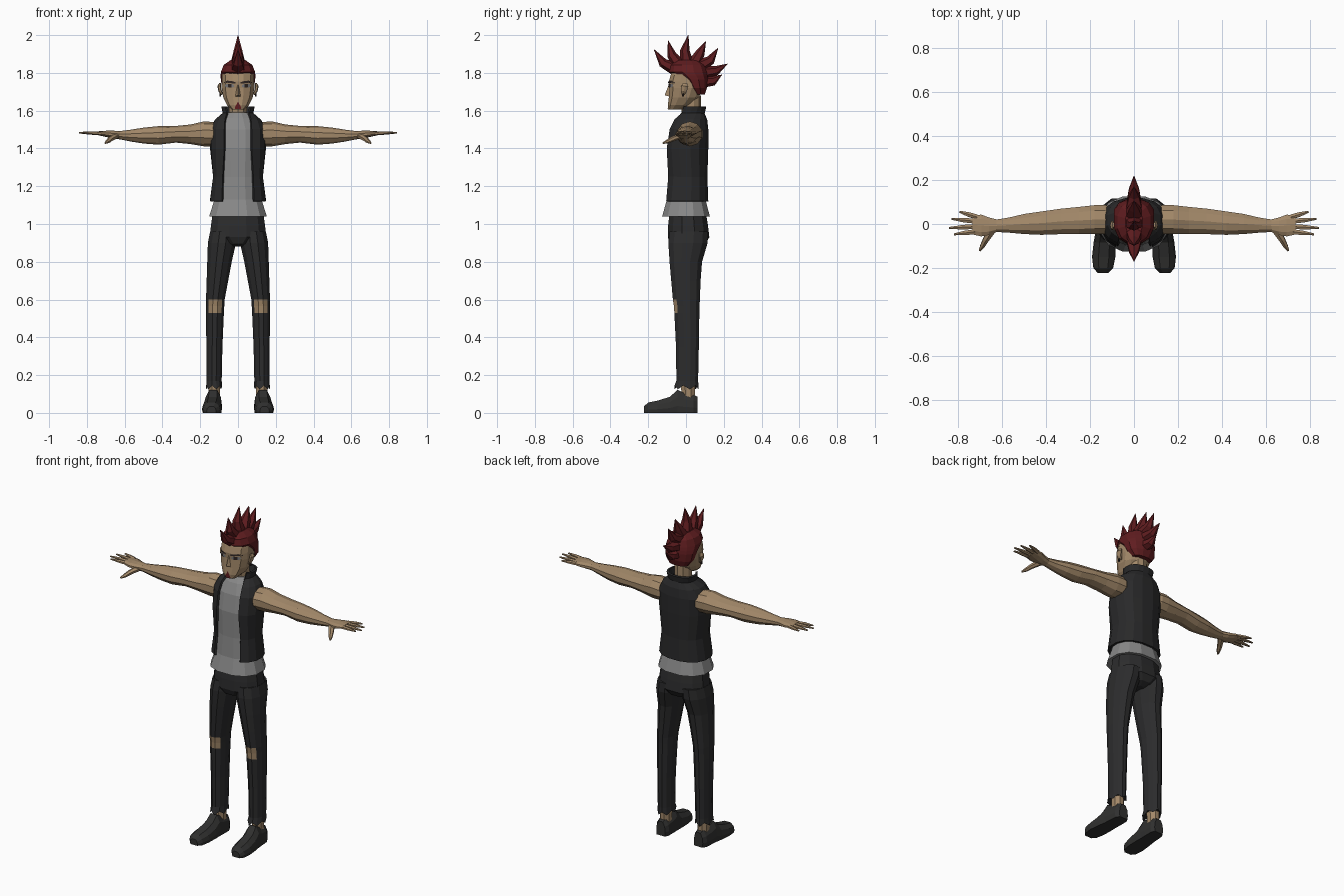
import bpy, bmesh, math
from mathutils import Vector
from mathutils.bvhtree import BVHTree


def material(name, rgb):
    m = bpy.data.materials.new(name)
    m.diffuse_color = (*rgb, 1)
    return m


SKIN = material("skin", (0.36, 0.245, 0.14))
HAIR = material("dark_red_hair", (0.115, 0.012, 0.014))
SHIRT = material("grey_cloth", (0.25, 0.25, 0.25))
VEST = material("black_leather", (0.022, 0.022, 0.023))
DENIM = material("black_denim", (0.025, 0.025, 0.026))
SHOE = material("shoe_black", (0.03, 0.03, 0.029))
DARK = material("brow_dark", (0.03, 0.02, 0.018))
EYE = material("eye_grey", (0.2, 0.2, 0.21))


def make(name, bm, mats, mirror=False):
    bmesh.ops.recalc_face_normals(bm, faces=bm.faces)
    me = bpy.data.meshes.new(name)
    bm.to_mesh(me)
    bm.free()
    for m in mats:
        me.materials.append(m)
    ob = bpy.data.objects.new(name, me)
    bpy.context.collection.objects.link(ob)
    if mirror:
        ob.modifiers.new("Mirror", 'MIRROR').use_mirror_merge = False
    return ob


def loft(bm, rings, closed=True):
    """Skin a list of equal-length point rings; closed ones are capped."""
    rows = [[bm.verts.new(p) for p in r] for r in rings]
    n = len(rows[0])
    for a, b in zip(rows, rows[1:]):
        for i in range(n if closed else n - 1):
            j = (i + 1) % n
            bm.faces.new((a[i], a[j], b[j], b[i]))
    if closed:
        bm.faces.new(rows[0])
        bm.faces.new(rows[-1])


def spow(v, p):
    return math.copysign(abs(v) ** p, v)


def oval(rx, ry, n=12, p=1.0):
    ts = [2 * math.pi * (i + 0.5) / n for i in range(n)]
    return [(rx * spow(math.cos(t), p), ry * spow(math.sin(t), p)) for t in ts]


def stack(name, rows, mats, n=12, p=1.0, mirror=False):
    """Rows of (z, cx, rx, front_y, back_y)."""
    bm = bmesh.new()
    loft(bm, [[(cx + a, (f + k) / 2 + b, z) for a, b in oval(rx, (k - f) / 2, n, p)]
              for z, cx, rx, f, k in rows])
    return make(name, bm, mats, mirror)


def tube(bm, path, sizes, side, n=6):
    """Tapered limb along a path; sizes are (width along side, other width)."""
    pts = [Vector(p) for p in path]
    rings = []
    for i, p in enumerate(pts):
        d = (pts[min(i + 1, len(pts) - 1)] - pts[max(i - 1, 0)]).normalized()
        s = Vector(side)
        s = (s - d * s.dot(d)).normalized()
        w = d.cross(s)
        rings.append([p + s * a + w * b for a, b in oval(*sizes[i], n)])
    loft(bm, rings)


# Shirt
stack("shirt", [(1.04, 0, .157, -.13, .13), (1.13, 0, .128, -.104, .106),
                (1.25, 0, .113, -.096, .096), (1.40, 0, .128, -.097, .098),
                (1.50, 0, .126, -.078, .098), (1.56, 0, .085, -.05, .088),
                (1.59, 0, .056, -.025, .075)], [SHIRT], p=0.85)

# Open vest with flared collar: (z, rx, cy, ry, front edge x)
bm = bmesh.new()
rings = []
for z, rx, cy, ry, e in [(1.12, .145, 0, .114, .082), (1.25, .128, .002, .107, .078),
                         (1.40, .143, .004, .11, .07), (1.50, .143, .012, .102, .07),
                         (1.55, .118, .02, .088, .067), (1.585, .076, .03, .064, .056),
                         (1.622, .082, .036, .066, .064)]:
    s0 = math.asin((e / rx) ** (1 / 0.85))
    ss = [s0 + (2 * math.pi - 2 * s0) * i / 13 for i in range(14)]
    rings.append([(rx * spow(math.sin(s), .85), cy - ry * spow(math.cos(s), .85), z) for s in ss])
loft(bm, rings, closed=False)
sol = make("vest", bm, [VEST]).modifiers.new("Solidify", 'SOLIDIFY')
sol.thickness = 0.012
sol.offset = 0

# Trousers: hips and legs, with torn knees
stack("trouser_hips", [(1.06, 0, .138, -.09, .108), (0.99, 0, .148, -.098, .12),
                       (0.93, 0, .154, -.1, .127), (0.895, 0, .08, -.085, .105),
                       (0.88, 0, .03, -.05, .07)], [DENIM], p=0.9)
bm = bmesh.new()
rows = [(.96, .078, .072, -.09, .12), (.9, .085, .077, -.097, .118), (.8, .098, .067, -.09, .088),
        (.7, .109, .059, -.081, .08), (.6, .12, .051, -.072, .076), (.565, .121, .05, -.066, .074),
        (.53, .122, .049, -.064, .073), (.35, .125, .044, -.055, .07), (.17, .126, .041, -.053, .066)]
rings = [[(cx + a, (f + k) / 2 + b, z) for a, b in oval(rx, (k - f) / 2)] for z, cx, rx, f, k in rows]
rings.append([(.126 + a, .003 + b, .125 + .02 * (i % 2))            # ragged hem
              for i, (a, b) in enumerate(oval(.044, .066))])
loft(bm, rings)
bmesh.ops.recalc_face_normals(bm, faces=bm.faces)
for f in bm.faces:
    if .53 < f.calc_center_median().z < .6 and f.normal.y < -.5:
        f.material_index = 1
make("trouser_legs", bm, [DENIM, SKIN], True)

# Ankles and shoes
stack("ankles", [(.06, .126, .033, -.025, .05), (.16, .126, .034, -.03, .05)], [SKIN], 8, mirror=True)
bm = bmesh.new()
prof = [(-.9, 0), (.9, 0), (1, .3), (.88, .68), (.45, 1), (-.45, 1), (-.88, .68), (-1, .3)]
loft(bm, [[(cx + a * w, y, h * b) for a, b in prof] for y, cx, w, h in
          [(.062, .126, .03, .085), (.04, .127, .043, .095), (-.01, .129, .045, .105),
           (-.045, .131, .046, .122), (-.085, .134, .05, .085), (-.15, .138, .053, .065),
           (-.2, .14, .045, .055), (-.222, .141, .025, .035)]])
make("shoes", bm, [SHOE], True)

# Arms and palms: (x, cy, ry, cz, rz)
bm = bmesh.new()
loft(bm, [[(x, cy + a, cz + b) for a, b in oval(ry, rz, 10)] for x, cy, ry, cz, rz in
          [(.09, .02, .055, 1.475, .045), (.13, .02, .07, 1.476, .064), (.18, .02, .069, 1.477, .066),
           (.25, .016, .065, 1.475, .052), (.33, .012, .061, 1.475, .044), (.42, .004, .056, 1.469, .049),
           (.5, 0, .048, 1.468, .042), (.57, -.005, .036, 1.468, .031), (.625, -.008, .03, 1.47, .022),
           (.66, -.01, .042, 1.473, .021), (.695, -.007, .052, 1.477, .017), (.735, -.004, .046, 1.48, .011)]])
make("arms", bm, [SKIN], True)

# Fingers and thumb
bm = bmesh.new()
for y, tx, ty in [(.032, .795, .056), (.012, .83, .023), (-.011, .842, -.018), (-.034, .82, -.047)]:
    tube(bm, [(.715, y, 1.479), ((.715 + tx) / 2, (y + ty) / 2, 1.482), (tx, ty, 1.483)],
         [(.013, .011), (.012, .009), (.005, .004)], (0, 1, 0))
tube(bm, [(.645, -.025, 1.468), (.675, -.072, 1.45), (.69, -.1, 1.436), (.703, -.122, 1.428)],
     [(.02, .015), (.015, .013), (.012, .01), (.005, .004)], (1, 0, 0))
make("fingers", bm, [SKIN], True)

# Neck and head
stack("neck", [(1.54, 0, .05, -.02, .08), (1.68, 0, .05, -.03, .08)], [SKIN], 10)
head = stack("head", [(1.605, 0, .034, -.095, -.03), (1.63, 0, .06, -.098, .03),
                      (1.67, 0, .08, -.093, .07), (1.72, 0, .089, -.09, .09),
                      (1.755, 0, .088, -.093, .098), (1.79, 0, .087, -.083, .1),
                      (1.83, 0, .072, -.07, .09), (1.86, 0, .035, -.03, .06)], [SKIN], p=0.8)
bm = bmesh.new()
bm.from_mesh(head.data)
skull = BVHTree.FromBMesh(bm)
bm.free()

# Nose
bm = bmesh.new()
pts = [(0, -.088, 1.745), (-.016, -.088, 1.675), (.016, -.088, 1.675), (0, -.113, 1.682)]
v = [bm.verts.new(p) for p in pts]
for f in ((0, 1, 3), (0, 3, 2), (1, 2, 3), (0, 2, 1)):
    bm.faces.new([v[i] for i in f])
make("nose", bm, [SKIN])


def decal(name, cols, mat, lift, mirror=True):
    """Thin plate laid on the face from columns of (x, low z, high z)."""
    bm = bmesh.new()
    rows = []
    for x, lo, hi in cols:
        row = []
        for z in (lo, hi):
            hit = skull.ray_cast(Vector((x, -1, z)), Vector((0, 1, 0)))[0]
            row.append((x, (hit.y if hit else -.09) - lift, z))
        rows.append(row)
    loft(bm, rows, closed=False)
    make(name, bm, [mat], mirror)


# Brows, eyes and chin beard
decal("brows", [(.013, 1.744, 1.75), (.034, 1.745, 1.757), (.058, 1.748, 1.759), (.074, 1.745, 1.75)], DARK, .005)
decal("eyes", [(.02, 1.727, 1.734), (.034, 1.722, 1.742), (.055, 1.723, 1.742), (.069, 1.73, 1.737)], EYE, .004)
decal("pupils", [(.035, 1.724, 1.742), (.044, 1.722, 1.742), (.053, 1.725, 1.742)], DARK, .006)
decal("chin_beard", [(-.017, 1.61, 1.617), (0, 1.608, 1.648), (.017, 1.61, 1.617)], HAIR, .004, False)

# Ears and earrings
bm = bmesh.new()
tube(bm, [(.085, -.015, 1.685), (.095, -.012, 1.705), (.1, -.006, 1.73), (.094, -.004, 1.745)],
     [(.01, .006), (.018, .009), (.022, .009), (.012, .005)], (0, 1, 0))
make("ears", bm, [SKIN], True)
bm = bmesh.new()
tube(bm, [(.094, -.015, 1.675), (.094, -.015, 1.69)], [(.006, .005), (.006, .005)], (0, 1, 0))
make("earrings", bm, [DARK], True)

# Hair cap and row of curved spikes
stack("hair_cap", [(1.685, 0, .062, .04, .1), (1.72, 0, .087, .005, .112), (1.765, 0, .094, -.028, .117),
                   (1.785, 0, .095, -.06, .117), (1.806, 0, .093, -.094, .115),
                   (1.842, 0, .078, -.088, .104), (1.868, 0, .04, -.055, .07)], [HAIR], p=0.9)
bm = bmesh.new()
for base, mid, tip in [((-.055, 1.82), (-.122, 1.853), (-.17, 1.925)),
                       ((-.035, 1.84), (-.076, 1.895), (-.095, 1.972)),
                       ((.005, 1.85), (-.006, 1.92), (.012, 2.0)),
                       ((.045, 1.85), (.075, 1.905), (.105, 1.967)),
                       ((.07, 1.835), (.13, 1.868), (.17, 1.932)),
                       ((.08, 1.8), (.16, 1.812), (.22, 1.848)),
                       ((.08, 1.755), (.145, 1.758), (.19, 1.79))]:
    tube(bm, [(0, *base), (0, *mid), (0, *tip)], [(.044, .036), (.026, .025), (.001, .001)], (1, 0, 0))
make("hair_spikes", bm, [HAIR])
